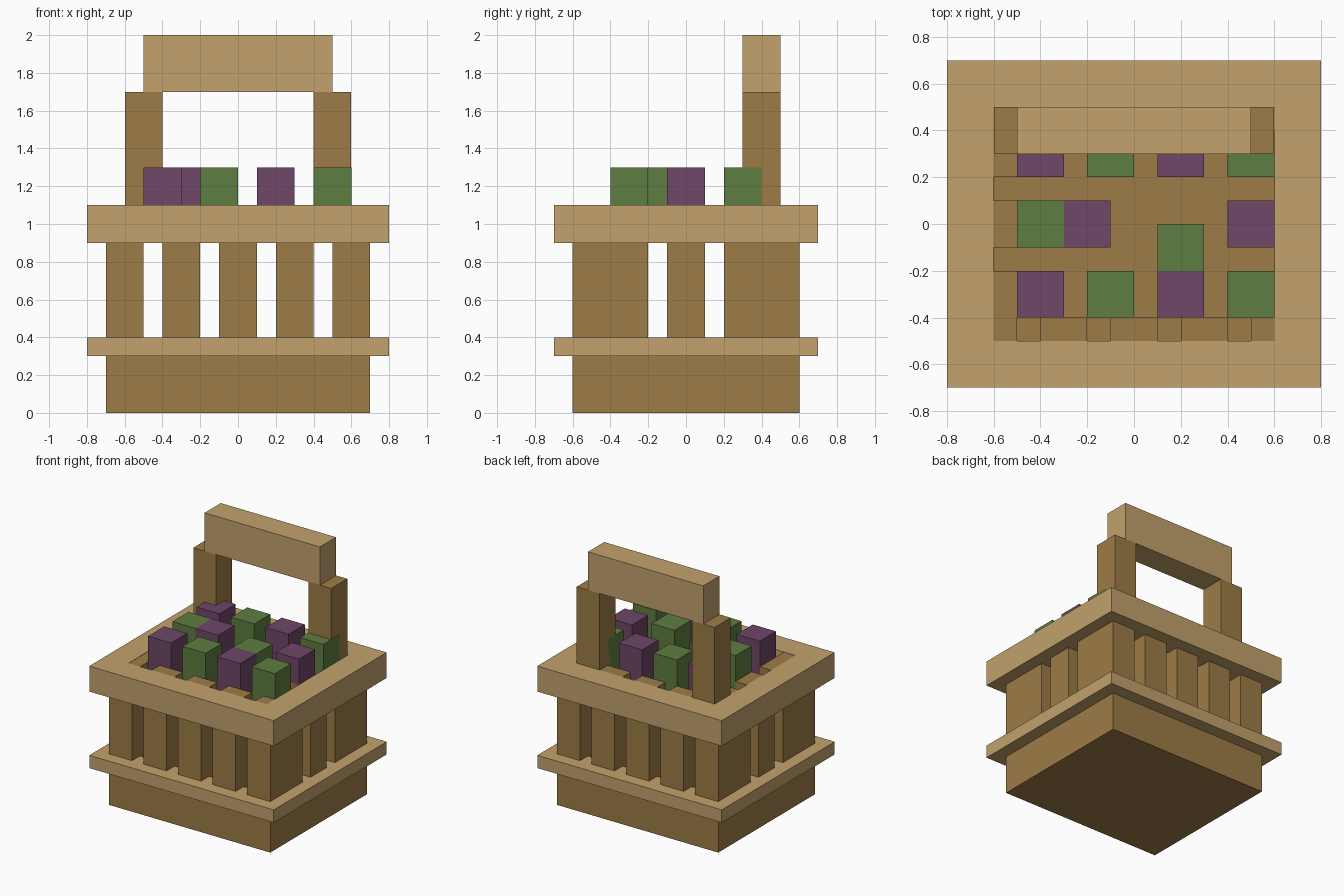
import bpy

if "Cube" in bpy.data.objects:
    bpy.data.objects.remove(bpy.data.objects["Cube"])


def material(name, rgb):
    mat = bpy.data.materials.new(name)
    mat.use_nodes = True
    mat.diffuse_color = (*rgb, 1)
    mat.node_tree.nodes["Principled BSDF"].inputs["Base Color"].default_value = (*rgb, 1)
    return mat


TAN = material("light wood", (0.54, 0.36, 0.15))
BROWN = material("dark wood", (0.337, 0.202, 0.063))
GREEN = material("green produce", (0.112, 0.205, 0.053))
PURPLE = material("purple produce", (0.159, 0.063, 0.138))


def finish(name, verts, faces, mat):
    mesh = bpy.data.meshes.new(name)
    mesh.from_pydata(verts, [], faces)
    mesh.materials.append(mat)
    obj = bpy.data.objects.new(name, mesh)
    bpy.context.collection.objects.link(obj)
    return obj


def box(name, x, y, z, mat):
    """Box from its (min, max) range on each axis."""
    verts = [(a, b, c) for c in z for a, b in
             ((x[0], y[0]), (x[1], y[0]), (x[1], y[1]), (x[0], y[1]))]
    sides = [(i, (i + 1) % 4, (i + 1) % 4 + 4, i + 4) for i in range(4)]
    return finish(name, verts, [(3, 2, 1, 0), (4, 5, 6, 7)] + sides, mat)


def ring(name, outer, inner, z, mat):
    """Rectangular frame with an open middle."""
    corners = ((-1, -1), (1, -1), (1, 1), (-1, 1))
    loops = ((outer, z[0]), (outer, z[1]), (inner, z[1]), (inner, z[0]))
    verts = [(sx * size[0], sy * size[1], h) for size, h in loops for sx, sy in corners]
    faces = []
    for k in range(4):
        n = (k + 1) % 4
        for i in range(4):
            j = (i + 1) % 4
            faces.append((k * 4 + i, k * 4 + j, n * 4 + j, n * 4 + i))
    return finish(name, verts, faces, mat)


# Base and the two frames
box("base", (-0.7, 0.7), (-0.6, 0.6), (0, 0.3), BROWN)
ring("lower_trim", (0.8, 0.7), (0.6, 0.5), (0.3, 0.4), TAN)
ring("upper_rim", (0.8, 0.7), (0.6, 0.5), (0.9, 1.1), TAN)

# Slats, with tops just under the rim surface
SLAT_Z = (0.3, 1.098)
for side, label in ((-1, "front"), (1, "back")):
    y = sorted((side * 0.6, side * 0.4))
    for i in range(3):
        x = (i - 1) * 0.3
        box(f"{label}_slat_{i + 1}", (x - 0.1, x + 0.1), y, SLAT_Z, BROWN)
    for sx, hand in ((-1, "right"), (1, "left")):
        box(f"{label}_{hand}_corner", sorted((sx * 0.7, sx * 0.5)),
            sorted((side * 0.6, side * 0.2)), SLAT_Z, BROWN)
for sx, hand in ((-1, "right"), (1, "left")):
    box(f"{hand}_slat", sorted((sx * 0.7, sx * 0.5)), (-0.1, 0.1), SLAT_Z, BROWN)

# Handle
for sx, hand in ((-1, "right"), (1, "left")):
    box(f"{hand}_handle_post", sorted((sx * 0.598, sx * 0.4)), (0.3, 0.5), (0.9, 1.7), BROWN)
box("handle_bar", (-0.5, 0.5), (0.3, 0.5), (1.7, 2), TAN)

# Produce blocks: lower corner and colour
produce = []
for i, x in enumerate((-0.5, -0.2, 0.1, 0.4)):
    mat = GREEN if i % 2 else PURPLE
    produce += [(x, -0.4, mat), (x, 0.2, mat)]
produce += [(-0.5, -0.1, GREEN), (-0.3, -0.1, PURPLE), (0.1, -0.2, GREEN), (0.4, -0.1, PURPLE)]
for i, (x, y, mat) in enumerate(produce):
    box(f"produce_{i + 1}", (x, x + 0.2), (y, y + 0.2), (0.95, 1.3), mat)
